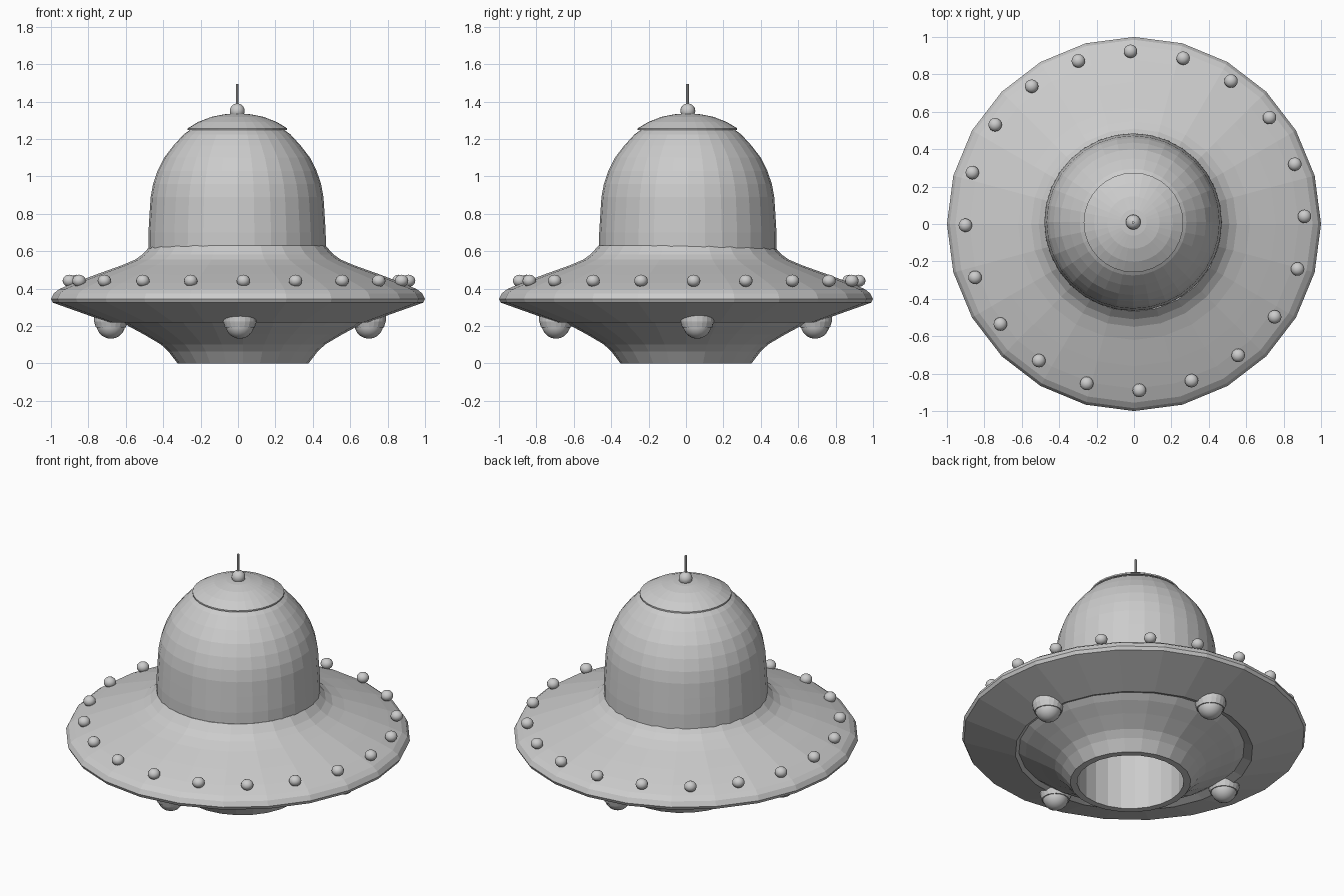
import bpy, bmesh
from math import pi, cos, sin, radians

if "Cube" in bpy.data.objects:
    bpy.data.objects.remove(bpy.data.objects["Cube"])


def finish(name, bm, loc, smooth=False):
    bmesh.ops.remove_doubles(bm, verts=bm.verts, dist=1e-5)
    bmesh.ops.recalc_face_normals(bm, faces=bm.faces)
    mesh = bpy.data.meshes.new(name)
    bm.to_mesh(mesh)
    bm.free()
    for p in mesh.polygons:
        p.use_smooth = smooth
    obj = bpy.data.objects.new(name, mesh)
    obj.location = loc
    bpy.context.collection.objects.link(obj)
    return obj


def lathe(name, profile, sides, loc=(0, 0, 0), closed=False):
    """Spin an (r, z) profile around the z axis."""
    bm = bmesh.new()
    rings = [[bm.verts.new((r * cos(2 * pi * i / sides), r * sin(2 * pi * i / sides), z))
              for i in range(sides)] for r, z in profile]
    pairs = list(zip(rings, rings[1:]))
    if closed:
        pairs.append((rings[-1], rings[0]))
    for a, b in pairs:
        for i in range(sides):
            j = (i + 1) % sides
            bm.faces.new((a[i], a[j], b[j], b[i]))
    bmesh.ops.dissolve_degenerate(bm, dist=1e-5, edges=bm.edges)
    return finish(name, bm, loc)


def ball(name, r, loc, squash=1.0):
    bm = bmesh.new()
    bmesh.ops.create_uvsphere(bm, u_segments=16, v_segments=10, radius=r)
    bmesh.ops.scale(bm, vec=(1, 1, squash), verts=bm.verts)
    return finish(name, bm, loc, True)


# Saucer disc with flared neck and rounded rim
lathe("saucer_disc", [
    (0.42, 0.63), (0.468, 0.63), (0.51, 0.583), (0.55, 0.555), (0.62, 0.525),
    (0.76, 0.475), (0.88, 0.43), (0.955, 0.398), (0.985, 0.375), (1.0, 0.345),
    (0.99, 0.325), (0.69, 0.218), (0.64, 0.235), (0.42, 0.4)], 24, closed=True)

# Lower hull cone with a tunnel up the middle
lathe("lower_hull", [
    (0.67, 0.24), (0.61, 0.198), (0.53, 0.155), (0.44, 0.102), (0.40, 0.065),
    (0.35, 0.0), (0.31, 0.0), (0.31, 0.42), (0.0, 0.42)], 24, (0.027, 0, 0))

# Cabin dome, its cap, and the antenna
lathe("cabin_dome", [
    (0.475, 0.60), (0.474, 0.70), (0.468, 0.80), (0.462, 0.89), (0.449, 0.96),
    (0.425, 1.03), (0.39, 1.10), (0.34, 1.165), (0.285, 1.225), (0.25, 1.25),
    (0.0, 1.26)], 32, (-0.005, 0.01, 0))
lathe("dome_cap", [
    (0.0, 1.248), (0.266, 1.248), (0.266, 1.257), (0.21, 1.291), (0.14, 1.318),
    (0.07, 1.332), (0.0, 1.337)], 32, (-0.003, 0.008, 0))
ball("antenna_ball", 0.04, (-0.004, 0.01, 1.35))
lathe("antenna_rod", [(0, 1.35), (0.007, 1.35), (0.007, 1.495), (0, 1.495)], 8,
      (-0.005, 0.008, 0))

# Rim lights
for i in range(20):
    a = radians(1.5 + 18 * i)
    ball(f"rim_light_{i + 1}", 0.036,
         (0.005 + 0.907 * cos(a), 0.017 + 0.907 * sin(a), 0.442), 0.9)

# Landing pods: flanged cup with a ball underneath
for side, x, y in (("front", 0.01, -0.695), ("back", 0.0, 0.69),
                   ("right", 0.70, 0.06), ("left", -0.68, 0.0)):
    lathe(f"{side}_pod_cup", [(0, 0.275), (0.09, 0.275), (0.09, 0.225),
                              (0.08, 0.192), (0, 0.192)], 20, (x, y, 0))
    ball(f"{side}_pod_ball", 0.077, (x, y, 0.209))
